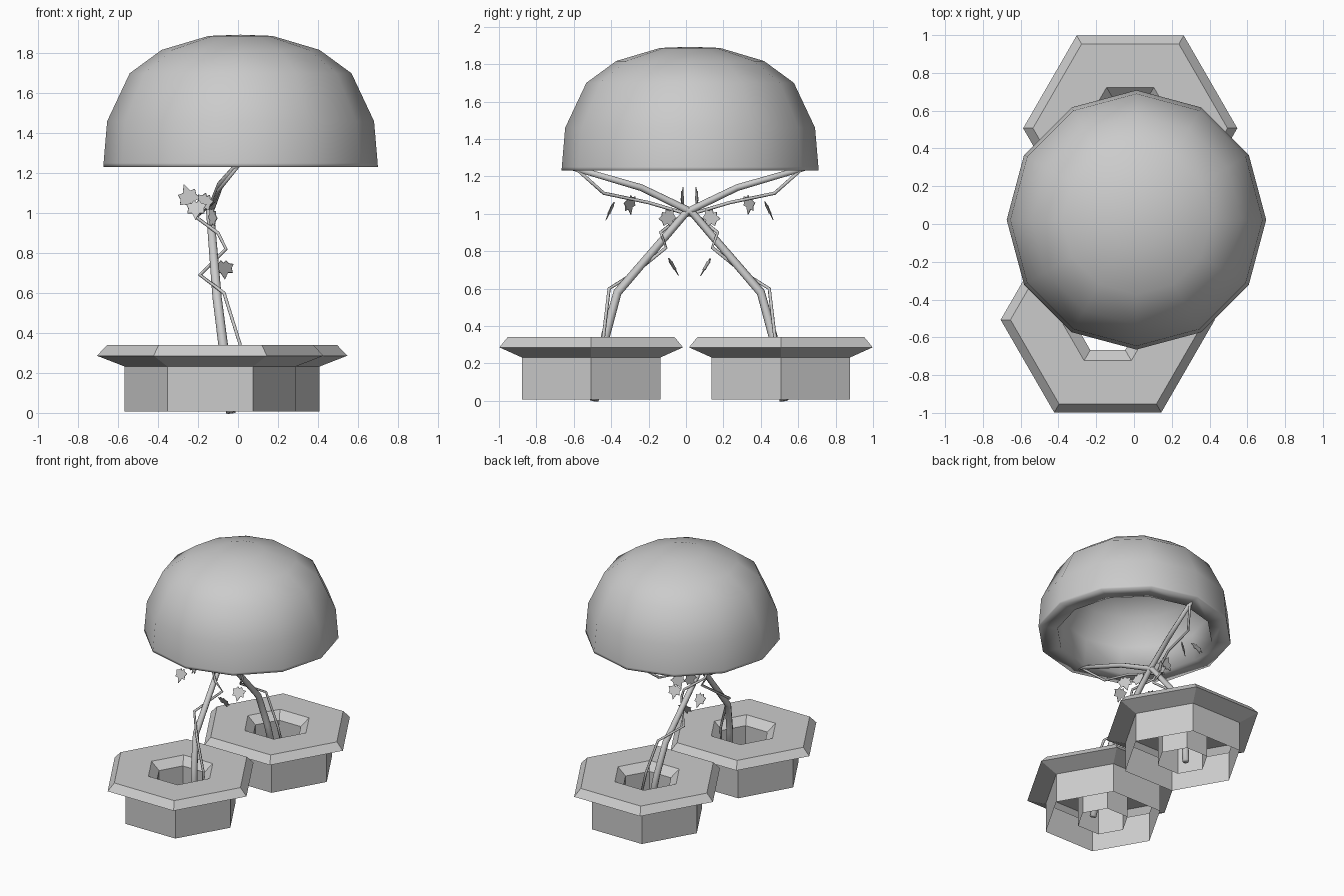
import bpy, bmesh, math
from mathutils import Vector, Euler

if "Cube" in bpy.data.objects:
    bpy.data.objects.remove(bpy.data.objects["Cube"])

grey = bpy.data.materials.new("plain_grey")
grey.use_nodes = True
grey.diffuse_color = (0.6, 0.6, 0.6, 1)
grey.node_tree.nodes["Principled BSDF"].inputs["Base Color"].default_value = (0.6, 0.6, 0.6, 1)

MIRROR_Y = 0.017


def finish(name, bm, smooth=False):
    mesh = bpy.data.meshes.new(name)
    bm.to_mesh(mesh)
    bm.free()
    mesh.materials.append(grey)
    for p in mesh.polygons:
        p.use_smooth = smooth
    obj = bpy.data.objects.new(name, mesh)
    bpy.context.collection.objects.link(obj)
    return obj


def lathe(name, profile, sides, centre, smooth=False):
    """Spin (radius, z) points into a faceted shell; radius 0 makes a pole."""
    bm = bmesh.new()
    rings = []
    for r, z in profile:
        n = sides if r > 0 else 1
        rings.append([bm.verts.new((centre[0] + r * math.cos(math.tau * i / sides),
                                    centre[1] + r * math.sin(math.tau * i / sides), z))
                      for i in range(n)])
    for a, b in zip(rings, rings[1:]):
        for i in range(sides):
            j = (i + 1) % sides
            quad = [a[i % len(a)], a[j % len(a)], b[j % len(b)], b[i % len(b)]]
            bm.faces.new(list(dict.fromkeys(quad)))
    bmesh.ops.recalc_face_normals(bm, faces=bm.faces)
    return finish(name, bm, smooth)


def tube(name, points, radii, sides):
    """Sweep a polygon along a bent path."""
    bm = bmesh.new()
    pts = [Vector(p) for p in points]
    rings = []
    for k, p in enumerate(pts):
        d = (pts[min(k + 1, len(pts) - 1)] - pts[max(k - 1, 0)]).normalized()
        u = d.cross(Vector((1, 0, 0))).normalized()
        v = d.cross(u)
        rings.append([bm.verts.new(p + radii[k] * (u * math.cos(math.tau * i / sides)
                                                   + v * math.sin(math.tau * i / sides)))
                      for i in range(sides)])
    for a, b in zip(rings, rings[1:]):
        for i in range(sides):
            j = (i + 1) % sides
            bm.faces.new((a[i], a[j], b[j], b[i]))
    bm.faces.new(rings[0])
    bm.faces.new(rings[-1])
    bmesh.ops.recalc_face_normals(bm, faces=bm.faces)
    return finish(name, bm, True)


def leaf(name, place, turn, size):
    """Flat lobed leaf: half outline mirrored, tip pointing down."""
    half = [(0, 0.4), (0.16, 0.58), (0.3, 0.38), (0.6, 0.32), (0.46, 0.05),
            (0.5, -0.25), (0.22, -0.25), (0, -0.7)]
    outline = half + [(-x, z) for x, z in half[-2:0:-1]]
    rot = Euler([math.radians(a) for a in turn]).to_matrix()
    bm = bmesh.new()
    face = bm.faces.new([bm.verts.new(Vector(place) + rot @ Vector((x * size, 0, z * size)))
                         for x, z in outline])
    back = bmesh.ops.extrude_face_region(bm, geom=[face])["geom"]
    shift = rot @ Vector((0, 0.004, 0))
    bmesh.ops.translate(bm, vec=shift, verts=[g for g in back if isinstance(g, bmesh.types.BMVert)])
    bmesh.ops.recalc_face_normals(bm, faces=bm.faces)
    return finish(name, bm)


# Hexagonal planters: outer wall, wide bevelled rim, chamfered hole and inner shaft
planter = [(0.428, 0.006), (0.428, 0.232), (0.567, 0.286), (0.515, 0.341),
           (0.25, 0.341), (0.185, 0.286), (0.185, 0.006)]
lathe("front_planter", planter, 6, (-0.139, -0.507))
lathe("back_planter", planter, 6, (-0.02, 0.507))

# Hollow canopy with a thick flat lip
canopy = [(0, 1.893), (0.16, 1.887), (0.395, 1.817), (0.555, 1.7), (0.668, 1.46),
          (0.686, 1.25), (0.687, 1.232), (0.55, 1.232), (0.53, 1.43), (0.44, 1.62),
          (0.31, 1.71), (0.13, 1.765), (0, 1.77)]
lathe("canopy", canopy, 12, (0.013, 0.022), smooth=True)

# Crossing stems, vines and leaves, mirrored front to back
stem = [(-0.035, 0.525, 0), (-0.075, 0.465, 0.345), (-0.105, 0.4, 0.58), (-0.14, 0.03, 1.01),
        (-0.09, -0.24, 1.14), (0.0, -0.6, 1.245)]
vine = [(0.03, 0.5, 0.2), (0.01, 0.475, 0.345), (-0.07, 0.445, 0.6), (-0.19, 0.3, 0.69),
        (-0.06, 0.14, 0.82), (-0.1, 0.17, 0.9), (-0.21, 0.07, 0.98), (-0.12, -0.2, 1.06),
        (-0.1, -0.44, 1.11), (0.0, -0.58, 1.235)]
leaves = [((-0.21, 0.44, 1.02), (25, 0, 8), 0.085), ((-0.17, 0.335, 1.05), (10, 20, 40), 0.085),
          ((-0.25, 0.055, 1.085), (0, 160, 8), 0.09), ((-0.13, 0.13, 0.975), (0, 30, 65), 0.085),
          ((-0.07, 0.105, 0.72), (-30, 0, 10), 0.085)]

for side, sign in (("back", 1), ("front", -1)):
    def flip(p):
        return (p[0], MIRROR_Y + sign * (p[1] - MIRROR_Y), p[2])
    tube(side + "_stem", [flip(p) for p in stem], [0.024, 0.024, 0.023, 0.02, 0.018, 0.015], 8)
    tube(side + "_vine", [flip(p) for p in vine], [0.009] * len(vine), 6)
    for n, (place, turn, size) in enumerate(leaves):
        leaf(f"{side}_leaf_{n + 1}", flip(place), (turn[0] * sign, turn[1], turn[2] * sign), size)
